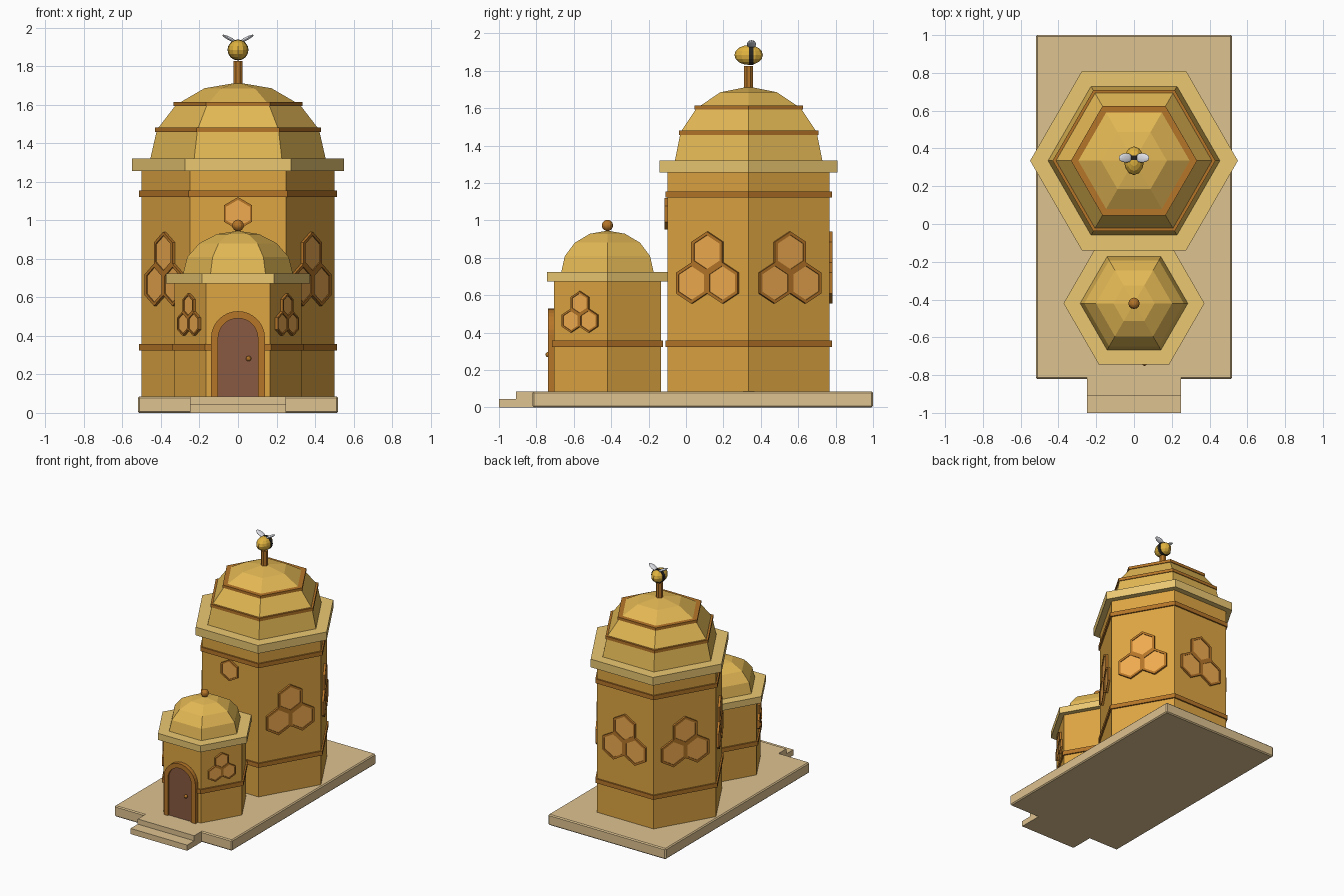
import bpy, bmesh
from math import sin, cos, pi, radians
from mathutils import Matrix, Vector

if "Cube" in bpy.data.objects:
    bpy.data.objects.remove(bpy.data.objects["Cube"])


def material(name, rgb):
    m = bpy.data.materials.new(name)
    m.diffuse_color = (*rgb, 1)
    m.use_nodes = True
    m.node_tree.nodes["Principled BSDF"].inputs["Base Color"].default_value = m.diffuse_color
    return m


WALL = material("honey_wall", (0.73, 0.38, 0.055))
TRIM = material("brown_trim", (0.47, 0.18, 0.022))
EAVE = material("pale_eave", (0.83, 0.58, 0.17))
DOME = material("dome_honey", (0.77, 0.48, 0.09))
STONE = material("stone", (0.73, 0.54, 0.28))
WOOD = material("door_wood", (0.25, 0.10, 0.055))
CELL = material("cell_amber", (0.87, 0.41, 0.08))
YELLOW = material("bee_yellow", (0.75, 0.45, 0.05))
BLACK = material("bee_black", (0.02, 0.018, 0.015))
WING = material("wing_white", (0.75, 0.77, 0.82))


def finish(name, bm, mat, matrix=Matrix()):
    bmesh.ops.recalc_face_normals(bm, faces=bm.faces)
    me = bpy.data.meshes.new(name)
    bm.to_mesh(me)
    bm.free()
    me.materials.append(mat)
    ob = bpy.data.objects.new(name, me)
    ob.matrix_world = matrix
    bpy.context.collection.objects.link(ob)
    return ob


def turned(name, profile, mat, matrix=Matrix(), sides=6, phase=0.0):
    """Revolve (radius, z) points with few sides; radius 0 gives a single point."""
    bm = bmesh.new()
    rings = []
    for r, z in profile:
        n = sides if r > 0 else 1
        rings.append([bm.verts.new((r * cos(phase + 2 * pi * i / sides),
                                    r * sin(phase + 2 * pi * i / sides), z)) for i in range(n)])
    pairs = list(zip(rings, rings[1:]))
    if len(rings[0]) > 1 and profile[0][1] != profile[-1][1] or profile[0][0] and profile[-1][0]:
        if profile[-1][0]:
            pairs.append((rings[-1], rings[0]))
    for a, b in pairs:
        for i in range(sides):
            j = (i + 1) % sides
            q = [a[i % len(a)], a[j % len(a)], b[j % len(b)], b[i % len(b)]]
            bm.faces.new(list(dict.fromkeys(q)))
    return finish(name, bm, mat, matrix)


def hex_ring(name, r_in, r_out, z0, z1, mat, y):
    return turned(name, [(r_in, z0), (r_out, z0), (r_out, z1), (r_in, z1)],
                  mat, Matrix.Translation((0, y, 0)))


def box(name, lo, hi, mat, bevel=0.0):
    lo, hi = Vector(lo), Vector(hi)
    bm = bmesh.new()
    bmesh.ops.create_cube(bm, size=1)
    for v in bm.verts:
        v.co = Vector(a * b for a, b in zip(v.co, hi - lo)) + (lo + hi) / 2
    if bevel:
        bmesh.ops.bevel(bm, geom=bm.edges[:], offset=bevel, segments=1, affect='EDGES')
    return finish(name, bm, mat)


def ball(name, centre, radii, mat, tilt=0.0, u=12, v=8):
    bm = bmesh.new()
    bmesh.ops.create_uvsphere(bm, u_segments=u, v_segments=v, radius=1)
    bm.transform(Matrix.Diagonal((*radii, 1)))
    return finish(name, bm, mat, Matrix.Translation(centre) @ Matrix.Rotation(tilt, 4, 'Y'))


def front_slab(name, outline, y0, y1, mat):
    """Extrude an (x, z) outline from y0 to y1."""
    bm = bmesh.new()
    f = bm.faces.new([bm.verts.new((x, y0, z)) for x, z in outline])
    new = bmesh.ops.extrude_face_region(bm, geom=[f])["geom"]
    bmesh.ops.translate(bm, vec=(0, y1 - y0, 0), verts=[g for g in new if isinstance(g, bmesh.types.BMVert)])
    return finish(name, bm, mat)


def cell(name, y, apothem, angle, side, z, r, proud=0.016):
    """One framed honeycomb cell on a tower face whose normal points along angle."""
    n = Vector((cos(angle), sin(angle), 0))
    up = Vector((0, 0, 1))
    t = up.cross(n)
    m = Matrix((t, up, n)).transposed().to_4x4()
    m.translation = Vector((0, y, z)) + n * apothem + t * side
    turned(name + "_frame", [(r * 0.83, -0.005), (r, -0.005), (r, proud), (r * 0.83, proud)],
           TRIM, m, phase=pi / 6)
    turned(name + "_panel", [(r * 0.84, -0.005), (r * 0.84, proud * 0.6), (0, proud * 0.6)],
           CELL, m, phase=pi / 6).data.update()


def cell_trio(name, y, apothem, angle, z_top, r):
    for i, (s, dz) in enumerate(((0, 0), (-1, -1.5), (1, -1.5))):
        cell(f"{name}_{i}", y, apothem, angle, s * r * cos(pi / 6), z_top + dz * r, r)


def tower(name, y, r, z_eave, bands, eave_r, eave_h, dome_r, dome_h):
    at = Matrix.Translation((0, y, 0))
    turned(name + "_wall", [(0, 0.08), (r, 0.08), (r, z_eave + 0.01), (0, z_eave + 0.01)], WALL, at)
    for i, z in enumerate(bands):
        hex_ring(f"{name}_band_{i}", r - 0.01, r + 0.013, z - 0.017, z + 0.017, TRIM, y)
    z = z_eave + eave_h
    turned(name + "_eave", [(0, z_eave), (eave_r, z_eave), (eave_r, z), (0, z)], EAVE, at)
    steps = [i * pi / 8 for i in range(4)]
    turned(name + "_dome", [(0, z - 0.005)] + [(dome_r * cos(a), z + dome_h * sin(a)) for a in steps]
           + [(0, z + dome_h)], DOME, at)


# Base slab and steps
box("base_slab", (-0.52, -0.82, 0), (0.52, 1.0, 0.086), STONE, 0.008)
box("upper_step", (-0.25, -0.91, 0.043), (0.25, -0.80, 0.086), STONE)
box("lower_step", (-0.25, -1.0, 0), (0.25, -0.80, 0.045), STONE)

# Towers
BY, SY = 0.335, -0.42
tower("main_tower", BY, 0.5, 1.255, (0.341, 1.138), 0.55, 0.065, 0.455, 0.395)
tower("entry_tower", SY, 0.33, 0.672, (0.341,), 0.373, 0.052, 0.285, 0.221)
hex_ring("dome_band_low", 0.39, 0.431, 1.457, 1.481, TRIM, BY)
hex_ring("dome_band_high", 0.29, 0.334, 1.593, 1.615, TRIM, BY)

# Honeycomb reliefs
for k in range(6):
    a = radians(30 + 60 * k)
    if k == 4:
        cell("front_cell", BY, 0.433, a, 0, 1.035, 0.085)
    else:
        cell_trio(f"main_cells_{k}", BY, 0.433, a, 0.83, 0.11)
for k in (3, 5):
    cell_trio(f"entry_cells_{k}", SY, 0.2858, radians(30 + 60 * k), 0.558, 0.063)


# Arched door, frame and knob
def arch(r, z=0.388, n=16):
    return [(r, 0.086)] + [(r * cos(pi * i / n), z + r * sin(pi * i / n)) for i in range(n + 1)] + [(-r, 0.086)]


front_slab("door_frame", arch(0.14) + arch(0.103)[::-1], -0.70, -0.738, TRIM)
front_slab("door", arch(0.104), -0.70, -0.725, WOOD)
ball("door_knob", (0.055, -0.737, 0.282), (0.014,) * 3, TRIM)

# Finial, pole and bee
ball("finial", (0, SY, 0.973), (0.03,) * 3, TRIM)
turned("pole", [(0, 1.69), (0.026, 1.69), (0.026, 1.826), (0, 1.826)], TRIM,
       Matrix.Translation((0, BY, 0)), sides=8, phase=pi / 8)
ball("bee_body", (0, BY, 1.884), (0.053, 0.076, 0.053), YELLOW)
turned("bee_stripe", [(0.04, -0.012), (0.0545, -0.012), (0.0545, 0.012), (0.04, 0.012)], BLACK,
       Matrix.Translation((0, BY + 0.015, 1.884)) @ Matrix.Rotation(pi / 2, 4, 'X'), sides=16)
for s, side in ((-1, "left"), (1, "right")):
    ball(f"bee_wing_{side}", (s * 0.043, BY + 0.015, 1.942), (0.043, 0.025, 0.009), WING, -s * radians(28))
